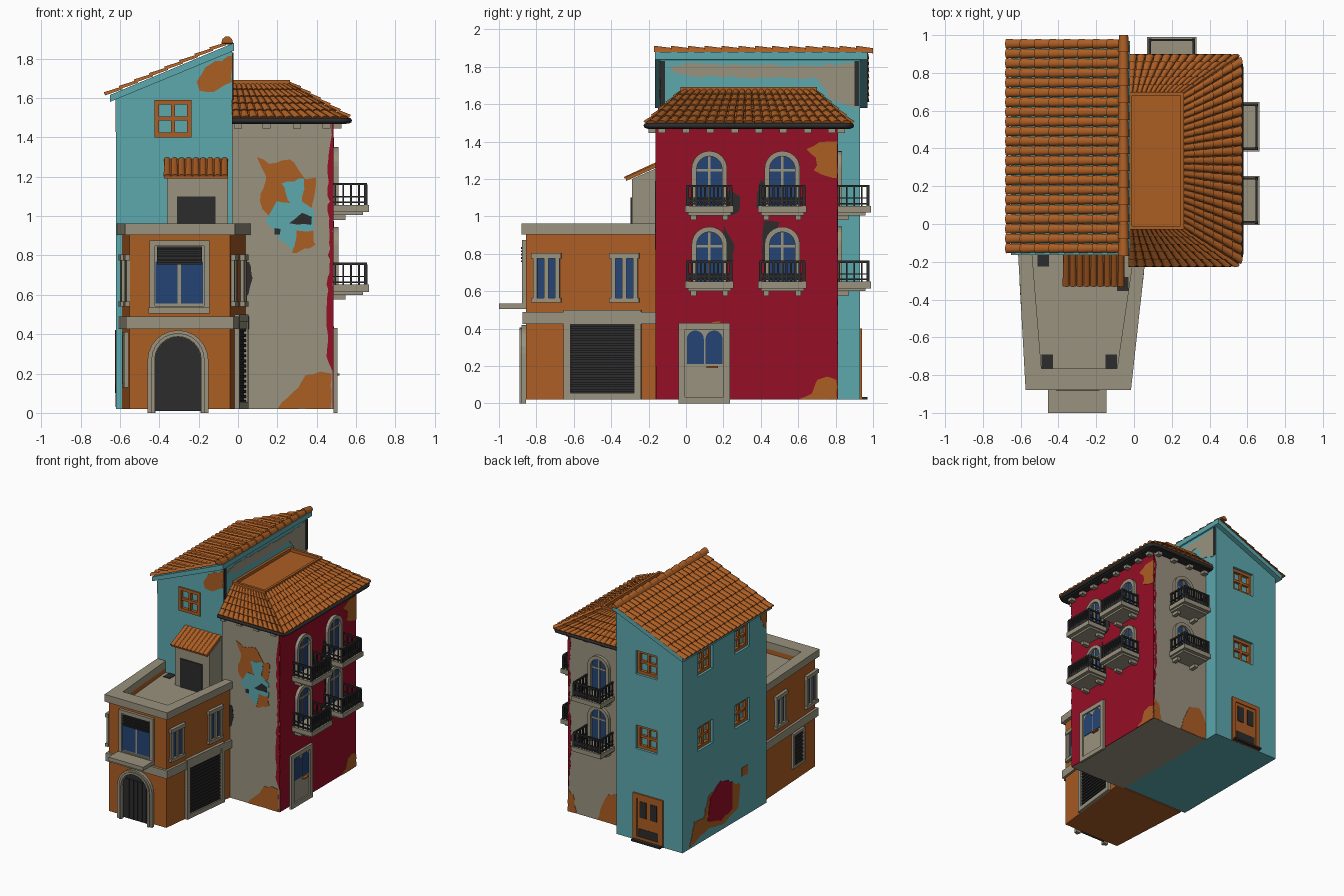
import bpy, bmesh, math, random
from mathutils import Matrix, Vector as V

if "Cube" in bpy.data.objects:
    bpy.data.objects.remove(bpy.data.objects["Cube"])
random.seed(4)

def lin(c):
    c /= 255
    return c / 12.92 if c <= 0.04045 else ((c + 0.055) / 1.055) ** 2.4
MATS = {}
for n, rgb in dict(teal=(92, 168, 174), orange=(172, 94, 36), red=(150, 14, 38), stone=(153, 146, 126),
                   black=(44, 44, 45), blue=(36, 68, 116)).items():
    MATS[n] = bpy.data.materials.new(n)
    MATS[n].diffuse_color = (*[lin(c) for c in rgb], 1)

def wall(origin, u):
    """Frame of a wall: local x along the wall, y up, z outward."""
    u, o, up = V(u).normalized(), V(origin), V((0, 0, 1))
    n = u.cross(up)
    return Matrix([(u[i], up[i], n[i], o[i]) for i in range(3)] + [(0, 0, 0, 1)])

class Part:
    def __init__(s, name, M=None):
        s.name, s.M, s.bm, s.used = name, M or Matrix.Identity(4), bmesh.new(), []
    def loft(s, lo, hi, mat):
        if mat not in s.used:
            s.used.append(mat)
        a = [s.bm.verts.new(s.M @ V(p)) for p in lo]
        b = [s.bm.verts.new(s.M @ V(p)) for p in hi]
        k = len(a)
        fs = [s.bm.faces.new(a), s.bm.faces.new(b)]
        fs += [s.bm.faces.new((a[i], a[(i + 1) % k], b[(i + 1) % k], b[i])) for i in range(k)]
        for f in fs:
            f.material_index = s.used.index(mat)
    def prism(s, pts, n0, n1, mat):
        s.loft([(*p, n0) for p in pts], [(*p, n1) for p in pts], mat)
    def box(s, u0, u1, v0, v1, n0, n1, mat):
        s.prism([(u0, v0), (u1, v0), (u1, v1), (u0, v1)], n0, n1, mat)
    def frame(s, u0, u1, v0, v1, t, n0, n1, mat):
        for b in ((u0, u0 + t, v0, v1), (u1 - t, u1, v0, v1), (u0 + t, u1 - t, v1 - t, v1), (u0 + t, u1 - t, v0, v0 + t)):
            s.box(*b, n0, n1, mat)
    def done(s, smooth=False):
        bmesh.ops.recalc_face_normals(s.bm, faces=s.bm.faces)
        me = bpy.data.meshes.new(s.name)
        s.bm.to_mesh(me)
        s.bm.free()
        for m in s.used:
            me.materials.append(MATS[m])
        if smooth:
            me.polygons.foreach_set("use_smooth", [True] * len(me.polygons))
            me.set_sharp_from_angle(angle=math.radians(42))
        ob = bpy.data.objects.new(s.name, me)
        bpy.context.collection.objects.link(ob)
        return ob

def arch(c, r, v0, top, k=12):
    return [(c + r, v0)] + [(c + r * math.cos(math.pi * i / k), top - r + r * math.sin(math.pi * i / k))
                            for i in range(k + 1)] + [(c - r, v0)]

def patch(name, M, pts, mat, lift=0.003):
    """Peeling paint: thin plate with a ragged outline."""
    lo, hi = [min(p[i] for p in pts) for i in (0, 1)], [max(p[i] for p in pts) for i in (0, 1)]
    out = []
    for p, q in zip(pts, pts[1:] + pts[:1]):
        p, q = V(p), V(q)
        k = max(1, int((q - p).length / 0.03))
        for i in range(k):
            w = p.lerp(q, i / k) + V((random.uniform(-.007, .007), random.uniform(-.007, .007)))
            out.append([min(max(w[j], lo[j]), hi[j]) for j in (0, 1)])
    P = Part(name, M)
    P.prism(out, -0.002, lift, mat)
    P.done()

def tiles(P, A0, A1, B0, B1, rows, courses, h=0.8):
    """Rows of overlapping half-round tiles from eave A to ridge B."""
    A0, A1, B0, B1 = map(V, (A0, A1, B0, B1))
    w = (A1 - A0).normalized()
    n = w.cross((B0 + B1) - (A0 + A1)).normalized()
    n = -n if n.z < 0 else n
    for i in range(rows):
        t = (i + .5) / rows
        a, b = A0.lerp(A1, t), B0.lerp(B1, t)
        for j in range(courses):
            ends = []
            for f, sc, up in ((j / courses, 1, .006), (min(1, (j + 1.15) / courses), .8, 0)):
                r = ((A1 - A0).length * (1 - f) + (B1 - B0).length * f) / rows / 2 * sc
                ends.append([a.lerp(b, f) + w * r * math.cos(math.pi * k / 5)
                             + n * (r * h * math.sin(math.pi * k / 5) + up) for k in range(6)])
            P.loft(*ends, 'orange')

# wall frames (local x equals world x, y, -x, -y)
T_FRONT, T_BACK, T_LEFT, T_RIGHT = (wall((0, -.14, 0), (1, 0, 0)), wall((0, .93, 0), (-1, 0, 0)),
                                    wall((-.62, 0, 0), (0, -1, 0)), wall((-.03, 0, 0), (0, 1, 0)))
R_FRONT, R_RIGHT, R_BACK = wall((0, -.16, 0), (1, 0, 0)), wall((.485, 0, 0), (0, 1, 0)), wall((0, .81, 0), (-1, 0, 0))
O_FRONT, O_RIGHT, O_LEFT = (wall((0, -.855, 0), (1, 0, 0)), wall((-.04, -.855, 0), (.08, .705, 0)),
                            wall((-.59, -.15, 0), (.04, -.705, 0)))

# teal tower with recessed windows
P = Part("teal_tower", T_FRONT)
P.prism([(-.62, .02), (-.03, .02), (-.03, 1.85), (-.62, 1.6)], -1.07, 0, 'teal')
tower = P.done()
for k, (M, c, v) in enumerate([(T_FRONT, -.33, 1.495), (T_BACK, .3, 1.45), (T_BACK, .3, .85), (T_LEFT, -.64, 1.46),
                               (T_LEFT, -.17, 1.46), (T_LEFT, -.64, .86), (T_LEFT, -.17, .86)]):
    d, s = (.015 if k == 0 else .045), .095
    C = Part("recess_cutter", M)
    C.box(c - s, c + s, v - s, v + s, -d, .05, 'teal')
    cut = C.done()
    cut.hide_render = True
    mod = tower.modifiers.new("recess", 'BOOLEAN')
    mod.operation, mod.object, mod.solver = 'DIFFERENCE', cut, 'EXACT'
    bpy.context.view_layer.objects.active = tower
    bpy.ops.object.modifier_apply(modifier=mod.name)
    bpy.data.objects.remove(cut)
    W = Part("tower_window", M)
    W.frame(c - s, c + s, v - s, v + s, .024, -d, -d + .025, 'orange')
    W.box(c - .01, c + .01, v - s, v + s, -d, -d + .02, 'orange')
    W.box(c - s, c + s, v - .01, v + .01, -d, -d + .02, 'orange')
    W.done()
P = Part("tower_roof_slab", T_FRONT)
P.prism([(-.65, 1.58), (-.02, 1.84), (-.02, 1.88), (-.65, 1.615)], -1.11, .025, 'teal')
P.done()
P = Part("tower_roof_tiles")
tiles(P, (-.673, -.155, 1.607), (-.673, .98, 1.607), (-.06, -.155, 1.868), (-.06, .98, 1.868), 22, 8, .7)
tiles(P, (-.085, -.17, 1.872), (-.025, -.17, 1.872), (-.085, 1, 1.872), (-.025, 1, 1.872), 1, 13, 1.2)
P.done(True)
P = Part("tower_back_door", T_BACK)
P.frame(.185, .45, .02, .4, .035, 0, .012, 'orange')
P.box(.22, .415, .02, .37, 0, .004, 'orange')
for u in (.24, .335):
    P.box(u, u + .06, .21, .34, 0, .007, 'black')
P.box(.23, .405, .05, .12, 0, .007, 'black')
P.box(.19, .445, .02, .035, 0, .04, 'black')
P.done()
P = Part("tower_corner_strips", T_RIGHT)
for u in (-.138, .9):
    P.box(u, u + .025, 1.59, 1.83, -.01, .006, 'black')
P.done()
patch("tower_patch", T_RIGHT, [(-.09, 1.79), (.0, 1.75), (.4, 1.74), (.7, 1.74), (.78, 1.62), (.92, 1.58), (.92, 1.82),
                               (.7, 1.81), (.3, 1.81), (0, 1.82)], 'stone')
patch("tower_patch", T_FRONT, [(-.2, 1.63), (-.21, 1.68), (-.17, 1.755), (-.03, 1.82), (-.03, 1.68), (-.07, 1.66), (-.12, 1.63)], 'orange')
patch("tower_patch", T_LEFT, [(-.85, .03), (-.78, .22), (-.66, .2), (-.6, .36), (-.4, .4), (-.2, .3), (-.22, .12), (-.4, .06), (-.6, .1)], 'orange')
patch("tower_patch", T_LEFT, [(-.62, .16), (-.58, .33), (-.45, .42), (-.3, .36), (-.3, .14), (-.45, .1)], 'red', .006)
patch("tower_patch", T_LEFT, [(-.18, .36), (-.17, .42), (-.1, .42), (-.11, .34)], 'orange')
patch("tower_patch", T_LEFT, [(.03, 1.6), (.14, 1.6), (.14, 1.42), (.1, 1.46)], 'orange')

# red house body
P = Part("red_house")
P.box(-.03, .48, -.16, .81, .02, 1.48, 'stone')
P.box(.48, .485, -.16, .81, .02, 1.48, 'red')
P.done()
patch("front_patch", R_FRONT, [(.09, 1.3), (.16, 1.26), (.26, 1.29), (.31, 1.235), (.34, 1.19), (.4, 1.19), (.37, 1.03),
      (.39, .85), (.27, .81), (.29, .88), (.2, .96), (.12, 1.03), (.11, 1.11), (.15, 1.18)], 'orange')
patch("front_patch", R_FRONT, [(.14, .97), (.2, 1.07), (.27, 1.06), (.22, 1.17), (.34, 1.19), (.33, 1.07), (.395, 1.03), (.385, .93),
      (.3, .92), (.27, .82), (.2, .91)], 'teal', .005)
patch("front_patch", R_FRONT, [(.26, .96), (.33, 1.02), (.375, 1.0), (.37, .955), (.3, .96)], 'black', .007)
patch("front_patch", R_FRONT, [(.185, .9), (.19, .945), (.22, .93), (.21, .9)], 'black', .007)
patch("front_patch", R_FRONT, [(.2, .02), (.25, .08), (.31, .13), (.34, .19), (.42, .21), (.475, .2), (.475, .02)], 'orange')
patch("front_patch", R_FRONT, [(.485, .2), (.485, 1.47), (.475, 1.47), (.455, 1.2), (.467, .9), (.45, .5), (.455, .25)], 'red', .004)
patch("front_patch", R_FRONT, [(.03, .58), (.03, .77), (.06, .77), (.075, .68), (.06, .6)], 'black')
for pts in ([(.64, 1.36), (.72, 1.4), (.81, 1.4), (.81, 1.2), (.69, 1.24), (.7, 1.31)],
            [(.6, .02), (.68, .06), (.7, .13), (.75, .15), (.81, .13), (.81, .02)], [(.13, .43), (.15, .44), (.19, .44), (.17, .42)]):
    patch("right_patch", R_RIGHT, pts, 'orange')
for pts in ([(.22, 1.14), (.29, 1.1), (.28, 1.02), (.22, 1.0)], [(.4, 1.2), (.37, 1.05), (.42, 1.0), (.46, 1.15)],
            [(.2, .95), (.26, .85), (.25, .76), (.2, .76)], [(.42, .98), (.5, .97), (.46, .8), (.4, .75), (.41, .85)]):
    patch("right_patch", R_RIGHT, pts, 'black')
patch("back_patch", R_BACK, [(.03, .02), (.03, .16), (-.03, .27), (-.13, .25), (-.2, .1), (-.22, .02)], 'orange')
patch("back_patch", R_BACK, [(-.485, .02), (-.485, .2), (-.44, .16), (-.4, .02)], 'orange')
patch("back_patch", R_BACK, [(-.48, .2), (-.48, 1.45), (-.46, 1.4), (-.47, 1.0), (-.455, .6)], 'red')

# arched windows with balconies
for M, c in ((R_RIGHT, .125), (R_RIGHT, .515), (R_BACK, -.2)):
    for v in (.645, 1.05):
        W = Part("arched_window", M)
        W.prism(arch(c, .085, v, v + .29), -.01, .005, 'blue')
        W.prism(arch(c, .095, v, v + .3) + arch(c, .068, v, v + .272)[::-1], -.01, .025, 'stone')
        W.box(c - .007, c + .007, v, v + .27, 0, .012, 'stone')
        W.box(c - .075, c + .075, v + .19, v + .203, 0, .012, 'stone')
        W.done()
        B = Part("balcony", M)
        B.box(c - .13, c + .13, v - .03, v + .006, 0, .18, 'stone')
        B.box(c - .115, c + .115, v - .045, v - .03, 0, .15, 'stone')
        for e in (-.1, .07):
            B.prism([(c + e, v - .07), (c + e + .03, v - .07), (c + e + .03, v - .04), (c + e, v - .04)], 0, .06, 'stone')
        for h, t in ((.015, .008), (.045, .006), (.107, .012)):
            B.box(c - .122, c + .122, v + h, v + h + t, .158, .17, 'black')
            for e in (-.122, .11):
                B.box(c + e, c + e + .012, v + h, v + h + t, 0, .17, 'black')
        for i in range(11):
            u, t = c - .116 + .0232 * i, (.008 if i % 10 == 0 else .005)
            B.box(u - t, u + t, v, v + .11, .164 - t, .164 + t, 'black')
        for i in range(10):
            u, y = c - .1044 + .0232 * i, v + .034
            B.prism([(u - .01, y), (u, y - .013), (u + .01, y), (u, y + .013)], .161, .167, 'black')
        for e in (-.116, .116):
            for i in range(4):
                B.box(c + e - .005, c + e + .005, v, v + .11, .005 + .04 * i, .014 + .04 * i, 'black')
        B.done()

# side door of the red house
P = Part("side_door", R_RIGHT)
P.box(-.04, .235, .02, .43, 0, .008, 'stone')
P.frame(-.04, .235, .0, .43, .035, 0, .02, 'stone')
for c in (.05, .15):
    P.prism(arch(c, .045, .21, .39), 0, .012, 'blue')
P.box(.11, .17, .19, .2, 0, .03, 'orange')
P.done()

# hip roof, gutter, eave blocks
P = Part("hip_roof_core")
P.box(-.03, .55, -.205, .88, 1.468, 1.484, 'black')
P.loft([(-.03, -.2, 1.484), (.55, -.2, 1.484), (.55, .875, 1.484), (-.03, .875, 1.484)],
       [(-.03, -.02, 1.668), (.26, -.02, 1.668), (.26, .69, 1.668), (-.03, .69, 1.668)], 'orange')
P.frame(-.03, .265, -.03, .7, .02, 1.65, 1.692, 'orange')
P.done()
P = Part("hip_roof_tiles")
e, t = 1.492, 1.672
tiles(P, (-.03, -.212, e), (.56, -.212, e), (-.03, -.02, t), (.26, -.02, t), 13, 5)
tiles(P, (.56, -.212, e), (.56, .885, e), (.26, -.02, t), (.26, .69, t), 21, 6)
tiles(P, (-.03, .885, e), (.56, .885, e), (-.03, .69, t), (.26, .69, t), 13, 5)
P.done(True)
cu = bpy.data.curves.new("gutter", 'CURVE')
cu.dimensions, cu.bevel_depth, cu.bevel_resolution, cu.use_fill_caps = '3D', .014, 2, True
path = [(-.03, -.213)] + [(.51 + .055 * math.sin(a), -.158 - .055 * math.cos(a)) for a in (0, .4, .8, 1.2, 1.57)]
path += [(x, .672 - y) for x, y in path[::-1]]
sp = cu.splines.new('POLY')
sp.points.add(len(path) - 1)
for q, p in zip(sp.points, path):
    q.co = (*p, 1.485, 1)
cu.materials.append(MATS['black'])
bpy.context.collection.objects.link(bpy.data.objects.new("gutter", cu))
for M, us in ((R_FRONT, (0, .145, .3, .45)), (R_RIGHT, [-.13 + .13 * i for i in range(8)]), (R_BACK, (0, -.145, -.3, -.45))):
    P = Part("eave_blocks", M)
    for u in us:
        P.box(u - .02, u + .02, 1.445, 1.47, 0, .04, 'stone')
    P.done()

# orange annex with tapered plan
def plan(o):
    return [(-.59 - o, -.15), (-.55 - o, -.855 - o), (-.04 + o, -.855 - o), (.04 + o, -.15)]
P = Part("orange_annex")
P.prism(plan(0), .02, .86, 'orange')
P.prism(plan(-.01), .86, .87, 'stone')
P.prism(plan(.018), .425, .49, 'stone')
inner = [(.0, -.15), (-.09, -.765), (-.49, -.765), (-.54, -.15)]
P.prism(plan(0) + inner, .86, .906, 'orange')
P.prism(plan(.024) + inner, .904, .962, 'stone')
for x, y in ((-.46, -.74), (-.12, -.74), (-.48, -.2), (-.06, -.33)):
    P.box(x - .03, x + .03, y - .025, y + .05, .87, .874, 'black')
P.done()

def slats(P, u0, u1, v0, v1, k, n):
    P.box(u0, u1, v0, v1, 0, n, 'black')
    d = (v1 - v0) / k
    for i in range(k):
        P.box(u0, u1, v0 + d * i, v0 + d * (i + .55), 0, n + .01, 'black')

P = Part("arched_front_door", O_FRONT)
P.prism(arch(-.305, .118, .01, .39), 0, .006, 'black')
P.prism(arch(-.305, .155, 0, .42) + arch(-.305, .115, 0, .385)[::-1], 0, .025, 'stone')
P.prism(arch(-.305, .135, 0, .405) + arch(-.305, .118, 0, .388)[::-1], 0, .034, 'stone')
for i in range(5):
    P.box(-.396 + .038 * i, -.364 + .038 * i, .015, .33, 0, .011, 'black')
P.done()
P = Part("front_window", O_FRONT)
P.box(-.45, -.145, .515, .875, 0, .008, 'stone')
P.frame(-.45, -.145, .515, .875, .028, 0, .022, 'stone')
for u in (-.42, -.29):
    P.box(u, u + .113, .555, .77, 0, .013, 'blue')
slats(P, -.412, -.182, .755, .845, 5, .016)
P.box(-.455, -.145, .505, .535, 0, .145, 'stone')
P.done()
for M, us, v in ((O_RIGHT, (.11, .53), .54), (O_LEFT, (.22, .64), .54)):
    for c in us:
        P = Part("annex_window", M)
        P.box(c - .055, c + .055, v, v + .25, 0, .006, 'blue')
        for u in (c - .072, c - .012, c + .048):
            P.box(u, u + .024, v, v + .25, 0, .018, 'stone')
        P.box(c - .08, c + .08, v + .235, v + .265, 0, .025, 'stone')
        P.box(c - .08, c + .08, v, v + .025, 0, .025, 'stone')
        P.done()
P = Part("garage_shutter", O_RIGHT)
P.frame(.205, .62, .02, .5, .036, 0, .024, 'stone')
slats(P, .241, .584, .05, .464, 16, .004)
P.done()
P = Part("annex_grille", O_LEFT)
P.frame(.38, .54, .13, .41, .02, 0, .02, 'stone')
slats(P, .4, .52, .15, .39, 8, .004)
P.done()

# rooftop hut
P = Part("rooftop_hut", wall((0, -.29, 0), (1, 0, 0)))
P.loft([(-.36, .87, 0), (-.05, .87, 0), (-.05, 1.2, 0), (-.36, 1.2, 0)],
       [(-.36, .87, -.16), (-.05, .87, -.16), (-.05, 1.27, -.16), (-.36, 1.27, -.16)], 'stone')
P.box(-.31, -.115, .87, 1.1, 0, .007, 'black')
P.loft([(-.375, 1.19, .03), (-.05, 1.19, .03), (-.05, 1.21, .03), (-.375, 1.21, .03)],
       [(-.375, 1.275, -.16), (-.05, 1.275, -.16), (-.05, 1.295, -.16), (-.375, 1.295, -.16)], 'orange')
P.done()
P = Part("hut_roof_tiles")
tiles(P, (-.378, -.325, 1.196), (-.05, -.325, 1.196), (-.378, -.14, 1.29), (-.05, -.14, 1.29), 9, 1, .6)
P.done(True)

for m in bpy.data.materials:
    if m.users and not m.is_grease_pencil:
        m.use_nodes = True
        m.node_tree.nodes["Principled BSDF"].inputs["Base Color"].default_value = m.diffuse_color
